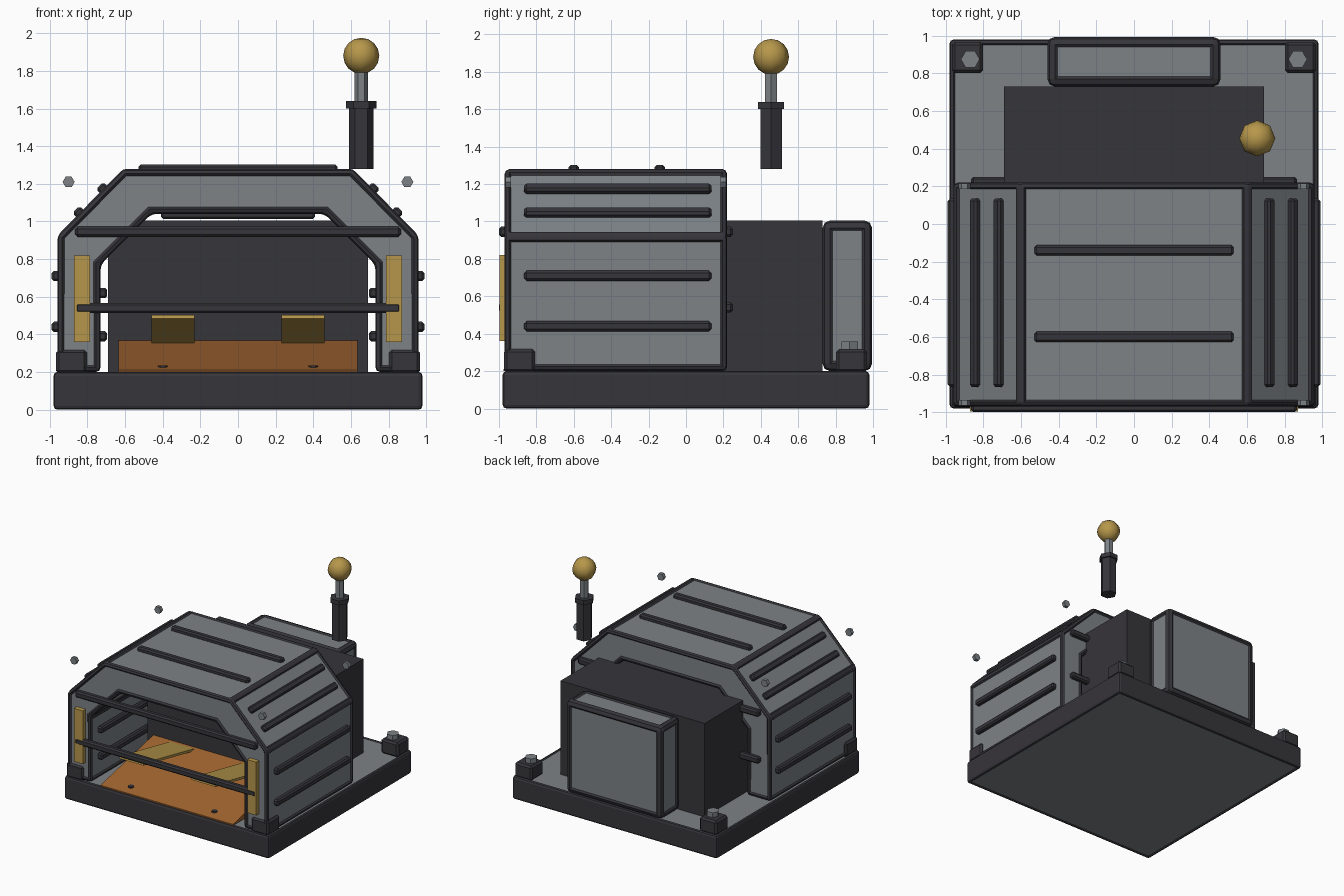
import bpy, bmesh, math
from mathutils import Vector, Matrix

if "Cube" in bpy.data.objects:
    bpy.data.objects.remove(bpy.data.objects["Cube"])


def material(name, rgb):
    m = bpy.data.materials.new(name)
    m.diffuse_color = (*rgb, 1)
    m.use_nodes = True
    m.node_tree.nodes["Principled BSDF"].inputs["Base Color"].default_value = m.diffuse_color
    return m


DARK = material("dark_metal", (0.037, 0.035, 0.042))
GREY = material("grey_panel", (0.205, 0.225, 0.24))
GOLD = material("brass_yellow", (0.47, 0.31, 0.07))
ORANGE = material("orange_ramp", (0.36, 0.13, 0.03))


def finish(name, bm, *mats):
    bmesh.ops.recalc_face_normals(bm, faces=bm.faces)
    me = bpy.data.meshes.new(name)
    bm.to_mesh(me)
    bm.free()
    for m in mats:
        me.materials.append(m)
    ob = bpy.data.objects.new(name, me)
    bpy.context.collection.objects.link(ob)
    return ob


def box(name, centre, size, mat, bevel=0.0, rot=None):
    """Plain box, optionally bevelled and rotated about its centre."""
    bm = bmesh.new()
    bmesh.ops.create_cube(bm, size=1)
    bmesh.ops.scale(bm, vec=size, verts=bm.verts)
    if bevel:
        bmesh.ops.bevel(bm, geom=bm.edges[:], offset=bevel, segments=1,
                        affect='EDGES')
    m = Matrix.Translation(centre) @ (rot or Matrix()).to_4x4()
    bmesh.ops.transform(bm, matrix=m, verts=bm.verts)
    return finish(name, bm, mat)


def framed(name, bm, bevel, rim, depth, is_panel):
    """Dark bevelled frame with sunken grey panels where is_panel allows."""
    bmesh.ops.recalc_face_normals(bm, faces=bm.faces)
    res = bmesh.ops.bevel(bm, geom=bm.edges[:], offset=bevel, segments=2,
                          profile=0.5, affect='EDGES')
    rounded = set(res["faces"])
    panels = [f for f in bm.faces if f not in rounded]
    bm.normal_update()
    panels = [f for f in panels if is_panel(f.normal)]
    bmesh.ops.inset_individual(bm, faces=panels, thickness=rim, depth=-depth)
    for f in panels:
        f.material_index = 1
    return finish(name, bm, DARK, GREY)


def prism(profile, y0, y1):
    bm = bmesh.new()
    face = bm.faces.new([bm.verts.new((x, y0, z)) for x, z in profile])
    ext = bmesh.ops.extrude_face_region(bm, geom=[face])
    vs = [v for v in ext["geom"] if isinstance(v, bmesh.types.BMVert)]
    bmesh.ops.translate(bm, vec=(0, y1 - y0, 0), verts=vs)
    return bm


def rod(name, centre, r, length, mat, sides=6, axis='Z'):
    bm = bmesh.new()
    bmesh.ops.create_cone(bm, cap_ends=True, segments=sides, radius1=r,
                          radius2=r, depth=length)
    # put a corner on the x axis
    a = max(bm.verts, key=lambda v: v.co.x).co
    bmesh.ops.rotate(bm, matrix=Matrix.Rotation(-math.atan2(a.y, a.x), 3, 'Z'),
                     verts=bm.verts)
    if axis == 'Y':
        bmesh.ops.rotate(bm, matrix=Matrix.Rotation(math.pi / 2, 3, 'X'),
                         verts=bm.verts)
    bmesh.ops.translate(bm, vec=centre, verts=bm.verts)
    return finish(name, bm, mat)


# Base slab: grey top and underside, dark sides
bm = prism([(-0.98, 0.01), (0.98, 0.01), (0.98, 0.2), (-0.98, 0.2)], -0.98, 0.98)
bmesh.ops.translate(bm, vec=(0, 0, -0.01), verts=[v for v in bm.verts if v.co.z < 0.1])
framed("base", bm, 0.02, 0.012, 0.008, lambda n: abs(n.z) > 0.9)

# Tunnel-shaped hood with an open front and back
outer = [(0.96, 0.2), (0.96, 0.925), (0.61, 1.28)]
inner = [(0.46, 1.04), (0.73, 0.77), (0.73, 0.2)]
left = [(-x, z) for x, z in reversed(outer)]
left_in = [(-x, z) for x, z in reversed(inner)]
hood = outer + left + left_in + inner
framed("hood", prism(hood, -0.97, 0.22), 0.025, 0.014, 0.012, lambda n: n.z > -2)

# Ribs on the hood
for y in (-0.14, -0.6):
    box("roof_rib", (0, y, 1.28), (1.06, 0.055, 0.045), DARK, 0.012)
    box("ceiling_rib", (0, y, 1.035), (0.82, 0.055, 0.045), DARK, 0.012)
slope = math.atan2(0.355, 0.35)
for s in (-1, 1):
    for z in (0.71, 0.44):
        box("side_rib", (s * 0.965, -0.365, z), (0.05, 1.0, 0.055), DARK, 0.012)
    for z in (0.62, 0.39):
        box("inner_side_rib", (s * 0.72, -0.365, z), (0.05, 1.0, 0.055), DARK, 0.012)
    for x, z in ((0.72, 1.175), (0.845, 1.048)):
        box("slope_rib", (s * x, -0.365, z), (0.055, 1.0, 0.045), DARK, 0.012,
            Matrix.Rotation(s * slope, 3, 'Y'))

# Cross bars at both ends of the hood
for y in (-0.975, 0.225):
    for z in (0.54, 0.945):
        box("cross_bar", (0, y, z), (1.73, 0.05, 0.055), DARK, 0.012)

for s in (-1, 1):
    # Yellow marker strips on the front posts
    box("marker_strip", (s * 0.83, -0.975, 0.59), (0.085, 0.045, 0.46), GOLD)
    for y in (-0.89, 0.885):
        # Corner clamps with bolts on the base
        box("corner_clamp", (s * 0.885, y, 0.255), (0.165, 0.165, 0.125), DARK, 0.015)
        rod("clamp_bolt", (s * 0.87, y - 0.01, 0.335), 0.05, 0.045, GREY)
    for y in (-0.95, 0.2):
        # Small bolts beside the roof slopes
        rod("roof_bolt", (s * 0.9, y, 1.21), 0.032, 0.03, GREY, 6, 'Y')

# Machine body
box("body", (0, 0.24, 0.6), (1.38, 0.98, 0.81), DARK)

# Framed pack on the back
bm = prism([(-0.46, 0.2), (0.46, 0.2), (0.46, 1.005), (-0.46, 1.005)], 0.73, 0.995)
framed("rear_pack", bm, 0.04, 0.02, 0.01, lambda n: n.z > -0.9)

# Loading ramp with two tilted tongues and bolts
bm = bmesh.new()
pts = [(-0.975, 0.2), (-0.975, 0.21), (-0.24, 0.37), (-0.24, 0.2)]
face = bm.faces.new([bm.verts.new((-0.635, y, z)) for y, z in pts])
ext = bmesh.ops.extrude_face_region(bm, geom=[face])
bmesh.ops.translate(bm, vec=(1.27, 0, 0),
                    verts=[v for v in ext["geom"] if isinstance(v, bmesh.types.BMVert)])
finish("ramp", bm, ORANGE)
for s in (-1, 1):
    box("tongue", (s * 0.345, -0.62, 0.425), (0.23, 0.7, 0.02), GOLD, 0,
        Matrix.Rotation(-math.atan(0.2), 3, 'X'))
    rod("ramp_bolt", (s * 0.4, -0.89, 0.225), 0.026, 0.02, DARK)

# Lever
rod("lever_sleeve", (0.655, 0.455, 1.45), 0.066, 0.34, DARK)
rod("lever_collar", (0.655, 0.455, 1.62), 0.08, 0.038, DARK)
rod("lever_shaft", (0.655, 0.455, 1.73), 0.037, 0.2, GREY)
bm = bmesh.new()
bmesh.ops.create_uvsphere(bm, u_segments=8, v_segments=8, radius=0.096)
bmesh.ops.translate(bm, vec=(0.655, 0.455, 1.88), verts=bm.verts)
for f in bm.faces:
    f.smooth = True
finish("lever_knob", bm, GOLD)
